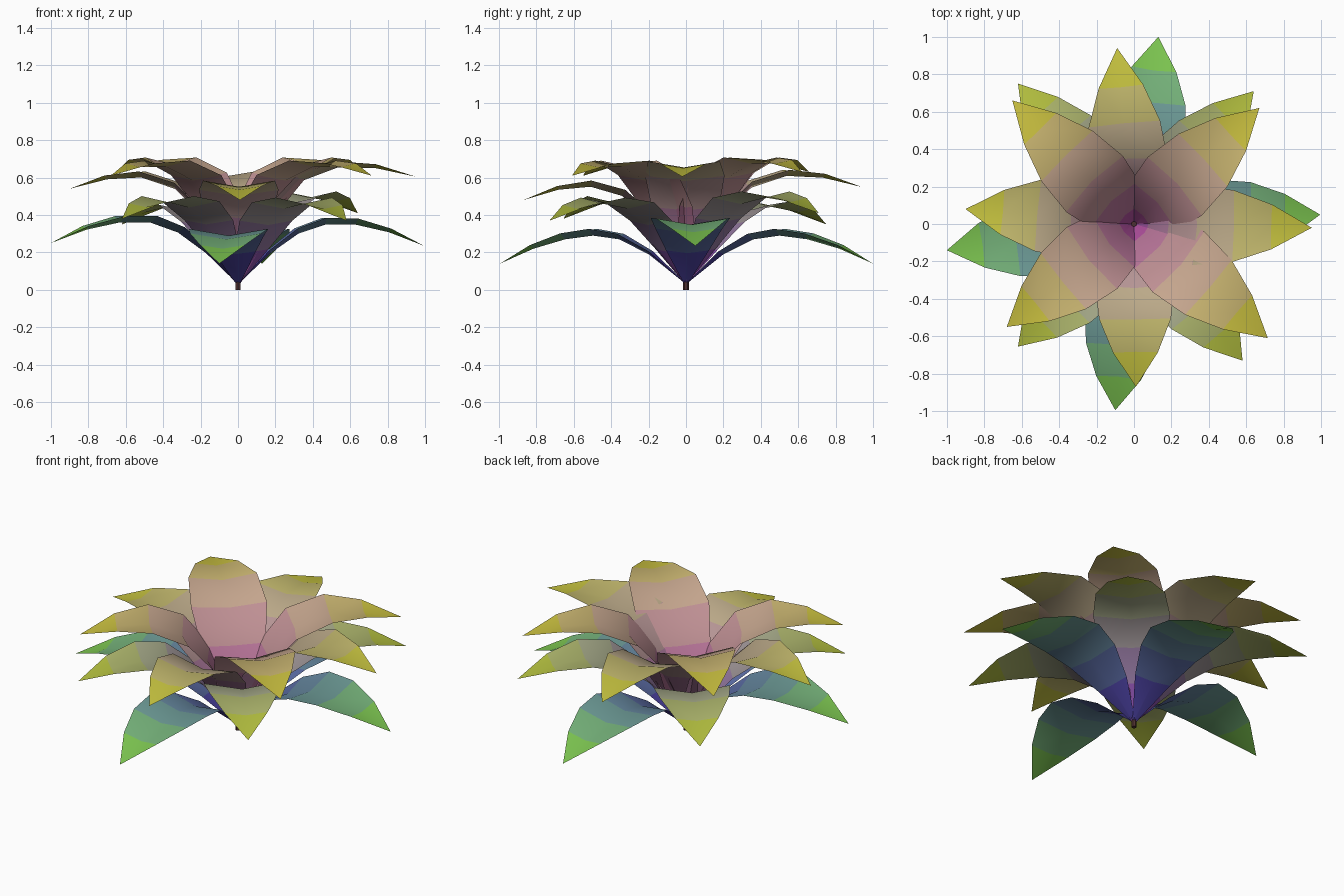
import bpy, bmesh, math
from mathutils import Vector

if "Cube" in bpy.data.objects:
    bpy.data.objects.remove(bpy.data.objects["Cube"])

# Side profiles (radius fraction, height) of a drooping and an upright leaf
LOW = [(0, .03), (.2, .19), (.36, .27), (.5, .29), (.65, .27), (.82, .22), (1, .14)]
HIGH = [(0, .03), (.075, .22), (.19, .43), (.35, .59), (.56, .667), (.77, .665), (1, .62)]
HALF_WIDTH = [.01, .115, .18, .213, .192, .12, 0]
FOLD = .17  # edges rise above the midrib by this share of the half width

# Tip positions of each ring of leaves
RINGS = {
    "lower_leaf": [(.995, .05, .235), (.13, 1, .14), (-1, -.14, .25), (-.1, -.995, .14)],
    "lower_diagonal_leaf": [(.64, .71, .41), (-.62, .75, .35), (-.62, -.655, .38), (.58, -.73, .37)],
    "upper_leaf": [(.95, -.02, .605), (-.09, .94, .55), (-.9, .08, .54), (.01, -.87, .48)],
    "upper_diagonal_leaf": [(.67, .62, .63), (-.65, .66, .63), (-.68, -.55, .61), (.715, -.61, .61)],
}
# Base, middle and tip colours, from the lowest ring to the highest
COLOURS = [
    [(.08, .06, .4), (.15, .32, .3), (.2, .55, .08)],
    [(.25, .08, .4), (.38, .4, .25), (.45, .52, .05)],
    [(.4, .1, .4), (.5, .4, .25), (.56, .54, .05)],
    [(.45, .08, .35), (.56, .38, .27), (.58, .52, .05)],
]


def material(name, colour):
    mat = bpy.data.materials.new(name)
    mat.diffuse_color = (*colour, 1)
    mat.use_nodes = True
    mat.node_tree.nodes["Principled BSDF"].inputs["Base Color"].default_value = mat.diffuse_color
    return mat


def gradient(name, stops):
    """Six materials fading along the leaf from base to tip."""
    base, middle, tip = (Vector(c) for c in stops)
    colours = [base.lerp(middle, i / 3) for i in range(3)] + [middle.lerp(tip, i / 2) for i in range(3)]
    return [material(f"{name}_zone_{i + 1}", c) for i, c in enumerate(colours)]


def leaf(name, tip, mats):
    blend = (tip[2] - .14) / .48
    radius = math.hypot(tip[0], tip[1])
    out = Vector((tip[0], tip[1], 0)) / radius
    side = Vector((-out.y, out.x, 0))
    prof = [Vector(a).lerp(Vector(b), blend) for a, b in zip(LOW, HIGH)]
    spine = [out * (p.x * radius) + Vector((0, 0, p.y)) for p in prof]
    spine[-1] = Vector(tip)
    bm = bmesh.new()
    rows = []
    for i, (p, w) in enumerate(zip(spine, HALF_WIDTH)):
        mid = bm.verts.new(p)
        if w == 0:
            rows.append([mid] * 3)
            continue
        along = spine[i + 1] - spine[max(i - 1, 0)]
        up = along.cross(side).normalized()
        rows.append([bm.verts.new(p - side * w + up * w * FOLD), mid,
                     bm.verts.new(p + side * w + up * w * FOLD)])
    for i, (a, b) in enumerate(zip(rows, rows[1:])):
        for j in range(2):
            corners = list(dict.fromkeys([a[j], a[j + 1], b[j + 1], b[j]]))
            face = bm.faces.new(corners)
            face.material_index = i
            face.smooth = True
    bm.normal_update()
    # Top side faces up
    if sum(f.normal.z for f in bm.faces) < 0:
        bmesh.ops.reverse_faces(bm, faces=bm.faces[:])
    mesh = bpy.data.meshes.new(name)
    bm.to_mesh(mesh)
    bm.free()
    for m in mats:
        mesh.materials.append(m)
    bpy.context.collection.objects.link(bpy.data.objects.new(name, mesh))


# Four rings of leaves
for (name, tips), colours in zip(RINGS.items(), COLOURS):
    mats = gradient(name, colours)
    for n, tip in enumerate(tips):
        leaf(f"{name}_{n + 1}", tip, mats)

# Short stem
bpy.ops.mesh.primitive_cylinder_add(vertices=6, radius=.015, depth=.08, location=(0, 0, .04))
stem = bpy.context.object
stem.name = "stem"
stem.data.materials.append(material("stem", (.08, .03, .03)))
